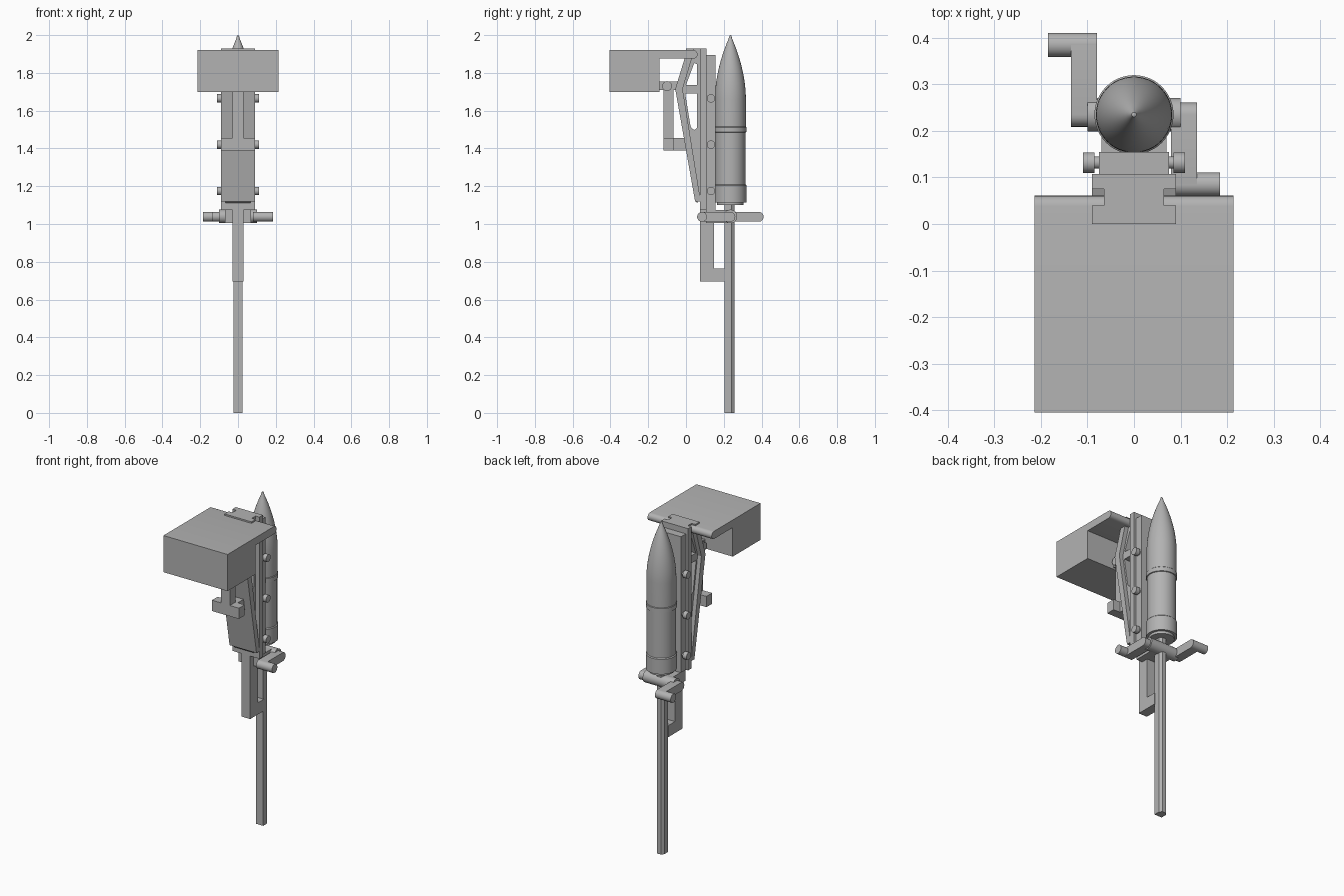
import bpy, bmesh, math
from mathutils import Matrix, Vector

cube = bpy.data.objects.get("Cube")
if cube:
    bpy.data.objects.remove(cube, do_unlink=True)

grey = bpy.data.materials.new("mid grey")
grey.use_nodes = True
colour = (0.45, 0.45, 0.45, 1)
grey.diffuse_color = colour
grey.node_tree.nodes["Principled BSDF"].inputs["Base Color"].default_value = colour


def finish(name, bm, smooth=False):
    bmesh.ops.recalc_face_normals(bm, faces=bm.faces)
    mesh = bpy.data.meshes.new(name)
    bm.to_mesh(mesh)
    bm.free()
    mesh.materials.append(grey)
    obj = bpy.data.objects.new(name, mesh)
    bpy.context.collection.objects.link(obj)
    if smooth:
        bpy.ops.object.select_all(action="DESELECT")
        obj.select_set(True)
        bpy.context.view_layer.objects.active = obj
        bpy.ops.object.shade_smooth_by_angle(angle=math.radians(30))
    return obj


def box(name, x, y, z):
    """Box from (min, max) ranges."""
    bm = bmesh.new()
    bmesh.ops.create_cube(bm, size=1)
    for v in bm.verts:
        v.co = Vector([r[0] + (c + 0.5) * (r[1] - r[0]) for c, r in zip(v.co, (x, y, z))])
    return finish(name, bm)


def x_rod(name, x, y, z, radius):
    """Round bar lying along x."""
    bm = bmesh.new()
    place = Matrix.Translation(((x[0] + x[1]) / 2, y, z)) @ Matrix.Rotation(math.pi / 2, 4, "Y")
    bmesh.ops.create_cone(bm, cap_ends=True, segments=32, radius1=radius, radius2=radius,
                          depth=x[1] - x[0], matrix=place)
    return finish(name, bm, True)


def side_plate(name, outline, x, smooth=False):
    """Extrude a (y, z) outline across the x range."""
    bm = bmesh.new()
    face = bm.faces.new([bm.verts.new((x[0], y, z)) for y, z in outline])
    moved = bmesh.ops.extrude_face_region(bm, geom=[face])["geom"]
    verts = [v for v in moved if isinstance(v, bmesh.types.BMVert)]
    bmesh.ops.translate(bm, verts=verts, vec=(x[1] - x[0], 0, 0))
    return finish(name, bm, smooth)


def lathe(name, profile, y, steps=48):
    """Spin a (radius, z) profile about a vertical axis."""
    bm = bmesh.new()
    verts = [bm.verts.new((r, y, z)) for r, z in profile]
    edges = [bm.edges.new(pair) for pair in zip(verts, verts[1:])]
    bmesh.ops.spin(bm, geom=verts + edges, cent=(0, y, 0), axis=(0, 0, 1),
                   angle=math.tau, steps=steps)
    bmesh.ops.remove_doubles(bm, verts=bm.verts, dist=0.0001)
    return finish(name, bm, True)


AXIS = 0.235

# Shell with driving bands and a curved nose
nose = [(0.08 * math.cos(t) ** 0.95 + 0.004, 1.66 + 0.335 * (0.72 * math.sin(t) + 0.28 * (t / (math.pi / 2))))
        for t in [i * math.pi / 2 / 14 for i in range(14)]]
nose = [(0.081 * (1 - (i / 16) ** 1.9) + 0.001, 1.66 + 0.34 * i / 16) for i in range(16)]
lathe("shell", [(0, 1.1), (0.07, 1.1), (0.07, 1.115), (0.085, 1.115), (0.085, 1.205),
                (0.08, 1.21), (0.08, 1.485), (0.085, 1.487), (0.085, 1.512), (0.082, 1.515)]
      + nose + [(0.005, 1.997), (0, 2.0)], AXIS)

# Long push rod, rounded towards the back
bm = bmesh.new()
section = [(-0.025, 0.205), (0.025, 0.205), (0.025, 0.242), (0.013, 0.257), (-0.013, 0.257), (-0.025, 0.242)]
base = bm.faces.new([bm.verts.new((x, y, 0)) for x, y in section])
top = bmesh.ops.extrude_face_region(bm, geom=[base])["geom"]
bmesh.ops.translate(bm, verts=[v for v in top if isinstance(v, bmesh.types.BMVert)], vec=(0, 0, 1.11))
finish("push_rod", bm)

# Lower bracket that carries the rod
side_plate("lower_bracket", [(0.075, 0.695), (0.21, 0.695), (0.21, 0.765), (0.147, 0.765),
                             (0.147, 1.12), (0.075, 1.12)], (-0.029, 0.029))

# Crank hub, arms and handles
x_rod("crank_hub", (-0.1, 0.1), AXIS, 1.04, 0.036)
box("hub_mount", (-0.07, 0.07), (0.105, AXIS), (1.006, 1.074))


def crank(side, label):
    end = AXIS - side * 0.15
    outline = []
    for centre, sign in ((max(AXIS, end), 1), (min(AXIS, end), -1)):
        for i in range(13):
            a = -math.pi / 2 + math.pi * i / 12
            outline.append((centre + sign * 0.026 * math.cos(a), 1.038 + sign * 0.026 * math.sin(a)))
    side_plate(label + "_crank_arm", outline, sorted((side * 0.08, side * 0.135)), True)
    x_rod(label + "_crank_handle", sorted((side * 0.08, side * 0.185)), end, 1.038, 0.026)


crank(1, "left")
crank(-1, "right")

# Guide frame: sloped front flange, pierced web and straight rear flange
side_plate("front_flange", [(0, 1.93), (0.04, 1.93), (0.035, 1.89), (-0.018, 1.715), (0.078, 1.12),
                            (0.048, 1.12), (-0.057, 1.715), (0, 1.9)], (-0.09, 0.09))
box("rear_flange", (-0.09, 0.09), (0.075, 0.108), (1.075, 1.93))
WEB = (-0.065, 0.065)
box("web_rear", WEB, (0.058, 0.08), (1.12, 1.93))
side_plate("web_top", [(0.03, 1.93), (0.06, 1.93), (0.06, 1.845), (0.045, 1.853), (0.03, 1.83), (0.01, 1.83)], WEB)
side_plate("web_crossbar", [(-0.03, 1.735), (0.06, 1.735), (0.06, 1.69), (-0.03, 1.69)], WEB)
side_plate("web_bottom", [(0.022, 1.52), (0.032, 1.505), (0.045, 1.498), (0.06, 1.51), (0.06, 1.12),
                          (0.06, 1.11), (0.05, 1.12), (-0.01, 1.52)], WEB)
side_plate("web_front", [(0.03, 1.93), (0.044, 1.853), (-0.008, 1.715), (0.025, 1.51), (0.01, 1.51),
                         (-0.035, 1.715), (0.02, 1.9)], WEB)

# Sliding carriage with side pegs
box("carriage", (-0.075, 0.075), (0.105, 0.155), (1.075, 1.895))
for i, z in enumerate((1.175, 1.42, 1.665)):
    for side, label in ((1, "left"), (-1, "right")):
        x_rod(f"{label}_peg_shank_{i + 1}", sorted((side * 0.07, side * 0.09)), 0.132, z, 0.013)
        x_rod(f"{label}_peg_{i + 1}", sorted((side * 0.085, side * 0.11)), 0.132, z, 0.022)

# Head block with a rear overhang and rounded edge
arc = [(0.038 + 0.023 * math.sin(math.pi * i / 10), 1.898 - 0.023 * math.cos(math.pi * i / 10)) for i in range(11)]
side_plate("head_block", [(-0.405, 1.7), (-0.14, 1.7), (-0.14, 1.875)] + arc + [(-0.405, 1.921)],
           (-0.214, 0.214), True)

# Post, foot and pivot in front of the frame
box("front_post", (-0.03, 0.03), (-0.12, -0.066), (1.4, 1.73))
box("post_foot", (-0.09, 0.09), (-0.12, -0.066), (1.39, 1.455))
box("foot_link", (-0.045, 0.045), (-0.07, 0.02), (1.39, 1.455))
x_rod("post_pivot", (-0.05, 0.05), -0.1, 1.73, 0.026)
box("pivot_link", (-0.03, 0.03), (-0.14, -0.03), (1.71, 1.755))
